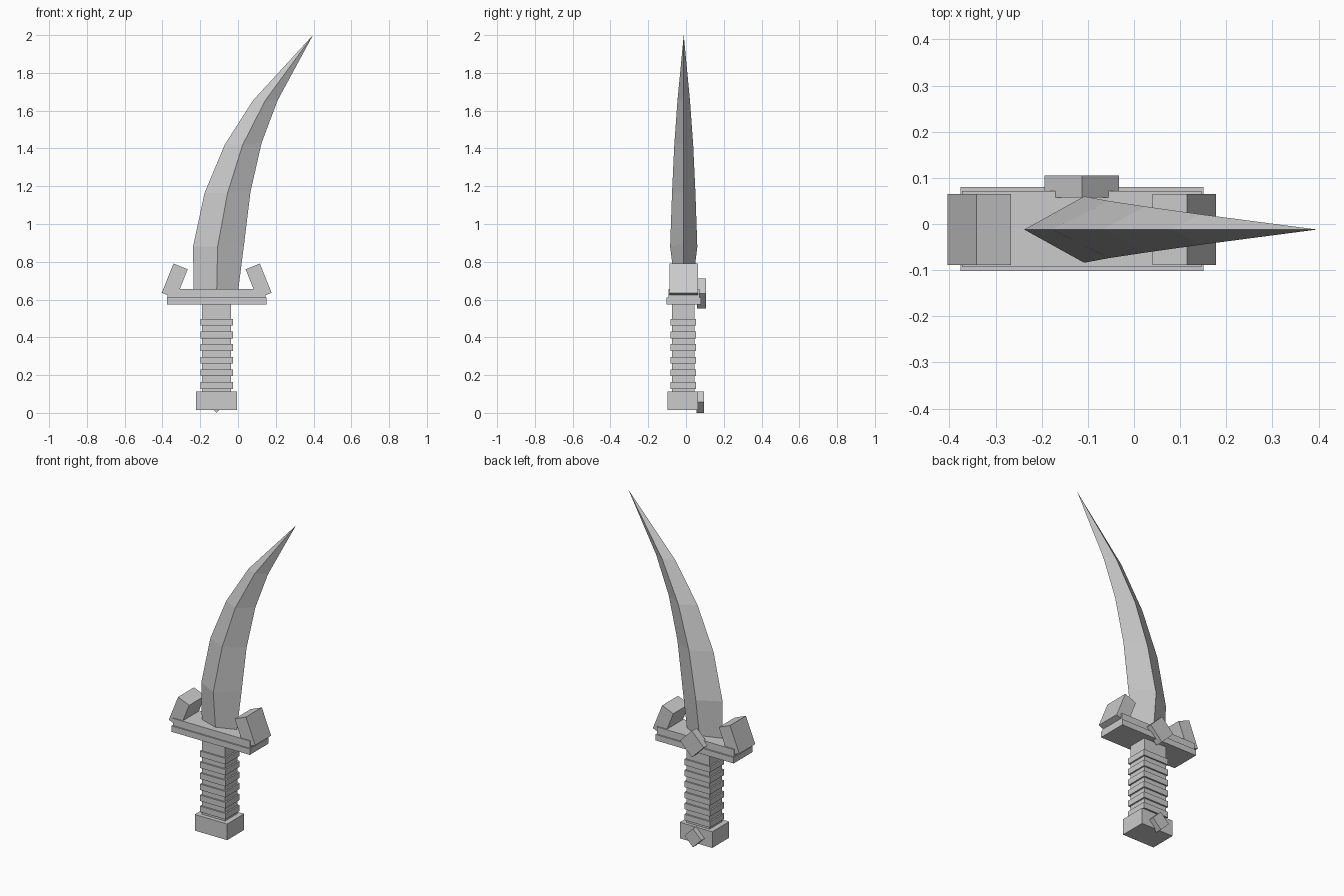
import bpy
import bmesh
import math
from mathutils import Matrix, Vector

default = bpy.data.objects.get("Cube")
if default:
    bpy.data.objects.remove(default, do_unlink=True)

CX, CY = -0.113, -0.012   # axis of the hilt

steel = bpy.data.materials.new("plain grey")
steel.use_nodes = True
GREY = (0.6, 0.6, 0.6, 1)
steel.diffuse_color = GREY
steel.node_tree.nodes["Principled BSDF"].inputs["Base Color"].default_value = GREY


def finish(name, bm):
    bmesh.ops.recalc_face_normals(bm, faces=bm.faces[:])
    mesh = bpy.data.meshes.new(name)
    bm.to_mesh(mesh)
    bm.free()
    mesh.materials.append(steel)
    obj = bpy.data.objects.new(name, mesh)
    bpy.context.collection.objects.link(obj)
    return obj


def box(name, center, size, tilt=0):
    """Box turned about the y axis by tilt degrees."""
    bm = bmesh.new()
    matrix = (Matrix.Translation(center)
              @ Matrix.Rotation(math.radians(tilt), 4, 'Y')
              @ Matrix.Diagonal((*size, 1)))
    bmesh.ops.create_cube(bm, size=1, matrix=matrix)
    return finish(name, bm)


# Pommel and grip
box("pommel", (CX, -0.017, 0.063), (0.218, 0.163, 0.098))
box("grip", (CX, -0.014, 0.34), (0.154, 0.118, 0.49))

# Raised bands around the grip
for i in range(6):
    box(f"grip_band_{i + 1}", (CX, -0.014, 0.145 + i * 0.067),
        (0.172, 0.136, 0.036))

# Stepped crossguard
box("guard_base", (CX, -0.011, 0.593), (0.527, 0.182, 0.036))
box("guard_top", (CX, -0.011, 0.632), (0.519, 0.165, 0.046))

# Prongs leaning inward at both ends of the guard
for side, name in ((-1, "right_prong"), (1, "left_prong")):
    box(name, (CX + side * 0.222, CY, 0.698), (0.081, 0.153, 0.167), -side * 22)

# Diamond studs on the back
box("guard_stud", (CX, 0.081, 0.632), (0.114, 0.048, 0.114), 45)
box("pommel_stud", (CX, 0.075, 0.057), (0.08, 0.04, 0.08), 45)

# Curved blade: back edge, ridge and cutting edge as (x, z), then half thickness
SECTIONS = [
    ((-0.235, 0.64), (-0.113, 0.64), (0.0, 0.64), 0.042),
    ((-0.238, 0.88), (-0.108, 0.88), (0.033, 0.90), 0.072),
    ((-0.177, 1.165), (-0.055, 1.165), (0.066, 1.17), 0.062),
    ((-0.07, 1.42), (0.025, 1.42), (0.125, 1.43), 0.05),
    ((0.08, 1.655), (0.145, 1.655), (0.21, 1.655), 0.033),
]
bm = bmesh.new()
rings = []
for back, ridge, edge, half in SECTIONS:
    points = [(back, 0), (ridge, -half), (edge, 0), (ridge, half)]
    rings.append([bm.verts.new((p[0], CY + y, p[1])) for p, y in points])
tip = bm.verts.new(Vector((0.397, CY, 2.0)))
bm.faces.new(rings[0])
for low, high in zip(rings, rings[1:]):
    for i in range(4):
        j = (i + 1) % 4
        bm.faces.new((low[i], low[j], high[j], high[i]))
for i in range(4):
    bm.faces.new((rings[-1][i], rings[-1][(i + 1) % 4], tip))
finish("blade", bm)
